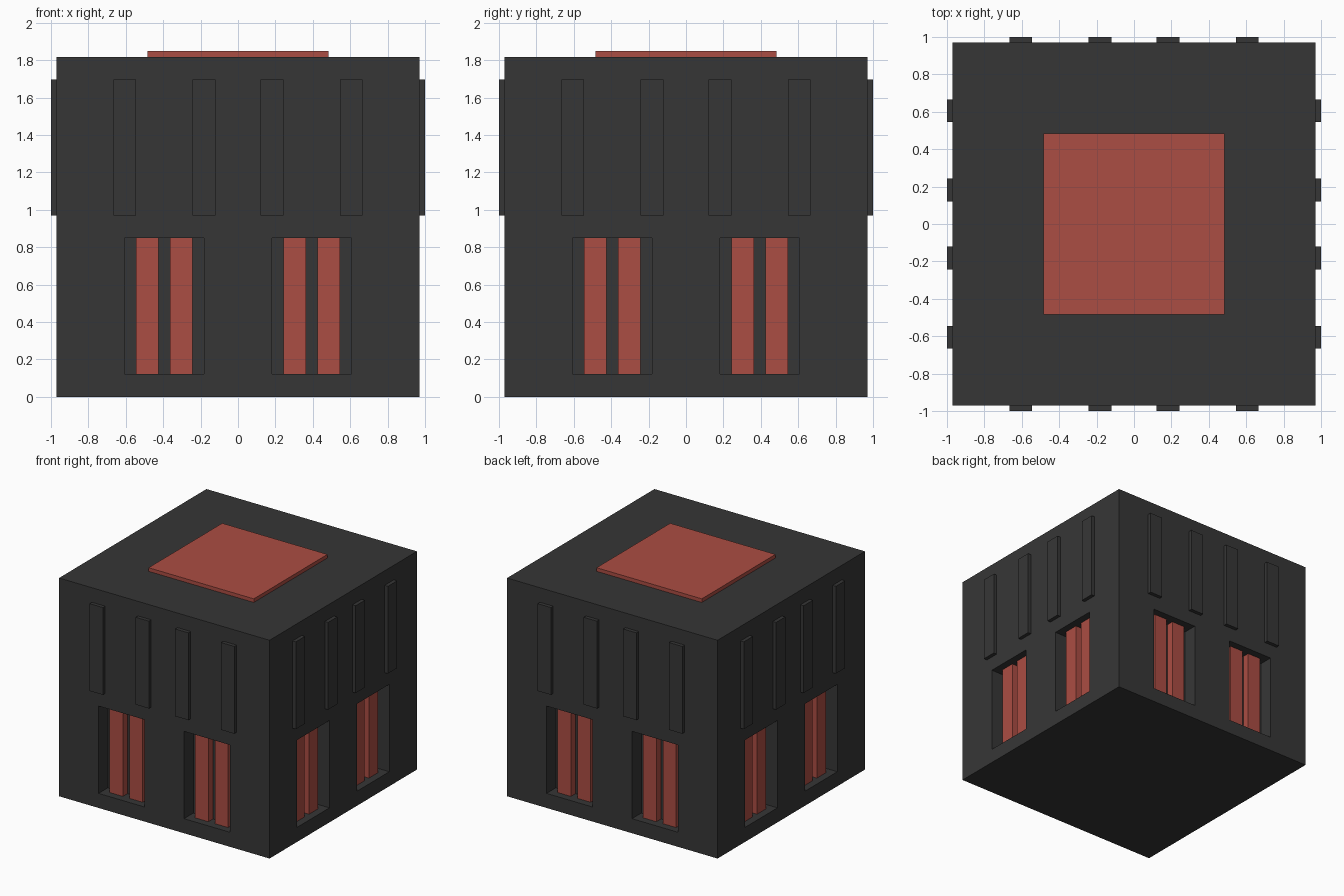
import bpy, bmesh, math
from mathutils import Matrix, Vector

if "Cube" in bpy.data.objects:
    bpy.data.objects.remove(bpy.data.objects["Cube"])

U = 2 / 33  # module of the building


def material(name, rgb):
    m = bpy.data.materials.new(name)
    m.diffuse_color = (*rgb, 1)
    m.use_nodes = True
    m.node_tree.nodes["Principled BSDF"].inputs["Base Color"].default_value = m.diffuse_color
    return m


DARK = material("charcoal", (0.037, 0.037, 0.037))
RED = material("brick_red", (0.407, 0.074, 0.056))


def boxes(name, specs, mat, sides=1):
    """One object of boxes (x0, x1, y0, y1, z0, z1 in modules), repeated on each side."""
    bm = bmesh.new()
    for k in range(sides):
        rot = Matrix.Rotation(k * math.pi / 2, 4, 'Z')
        for x0, x1, y0, y1, z0, z1 in specs:
            centre = Vector((x0 + x1, y0 + y1, z0 + z1)) * U / 2
            size = Matrix.Diagonal(((x1 - x0) * U, (y1 - y0) * U, (z1 - z0) * U, 1))
            bmesh.ops.create_cube(bm, size=1, matrix=rot @ Matrix.Translation(centre) @ size)
    me = bpy.data.meshes.new(name)
    bm.to_mesh(me)
    bm.free()
    me.materials.append(mat)
    ob = bpy.data.objects.new(name, me)
    bpy.context.collection.objects.link(ob)
    return ob


def mirrored(spans):
    return [s for a, b in spans for s in ((a, b), (-b, -a))]


# Main block with two window recesses cut into each side
body = boxes("building_block", [(-16, 16, -16, 16, 0, 30)], DARK)
cutter = boxes("window_cutter", [(a, b, -17, -14, 2, 14) for a, b in mirrored([(3, 10)])], DARK, 4)
cutter.hide_render = True
mod = body.modifiers.new("window_recesses", 'BOOLEAN')
mod.operation = 'DIFFERENCE'
mod.solver = 'EXACT'
mod.object = cutter
bpy.context.view_layer.objects.active = body
bpy.ops.object.modifier_apply(modifier=mod.name)
bpy.data.objects.remove(cutter)

# Red uprights inside the recesses
boxes("window_bars", [(a, b, -15, -14, 2, 14) for a, b in mirrored([(4, 6), (7, 9)])], RED, 4)

# Shallow pilasters on the upper walls
boxes("wall_pilasters", [(a, b, -16.5, -16, 16, 28) for a, b in mirrored([(2, 4), (9, 11)])], DARK, 4)

# Red plate on the roof
boxes("roof_plate", [(-8, 8, -8, 8, 30, 30.5)], RED)
